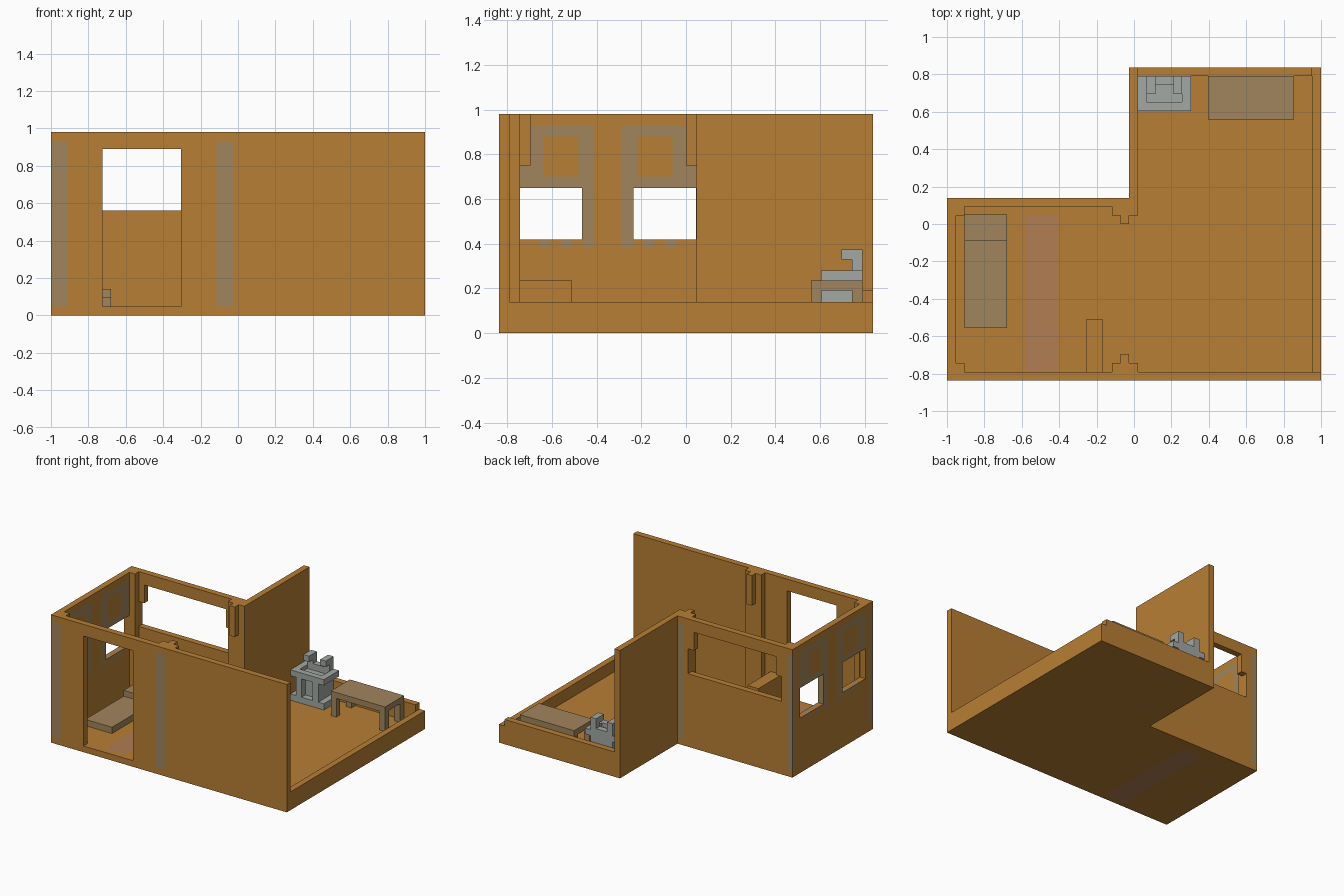
import bpy, bmesh

cube = bpy.data.objects.get("Cube")
if cube:
    bpy.data.objects.remove(cube, do_unlink=True)

# Colours (linear)
COLOURS = {
    "warm_wood": (0.479, 0.209, 0.034),
    "weathered_wood": (0.356, 0.235, 0.107),
    "light_stone": (0.366, 0.392, 0.366),
    "rose_rug": (0.440, 0.205, 0.084),
}
MATS = {}
for label, rgb in COLOURS.items():
    m = bpy.data.materials.new(label)
    m.use_nodes = True
    m.diffuse_color = (*rgb, 1)
    m.node_tree.nodes["Principled BSDF"].inputs["Base Color"].default_value = (*rgb, 1)
    MATS[label] = m
WOOD, TAN, STONE, RUG = COLOURS


def blocks(name, *boxes):
    """Merge boxes (x0, x1, y0, y1, z0, z1, material) into one skin.
    Later boxes override earlier ones; material None carves a hole."""
    cuts = [sorted({round(v, 4) for b in boxes for v in b[2 * a:2 * a + 2]}) for a in range(3)]
    size = [len(c) - 1 for c in cuts]
    cells = {}
    for i in range(size[0]):
        for j in range(size[1]):
            for k in range(size[2]):
                mid = [(cuts[a][n] + cuts[a][n + 1]) / 2 for a, n in enumerate((i, j, k))]
                for b in boxes:
                    if all(b[2 * a] < mid[a] < b[2 * a + 1] for a in range(3)):
                        cells[i, j, k] = b[6]
    used = [c for c in COLOURS if c in cells.values()]
    bm = bmesh.new()
    verts = {}

    def vert(key):
        if key not in verts:
            verts[key] = bm.verts.new([cuts[a][key[a]] for a in range(3)])
        return verts[key]

    for cell, mat in cells.items():
        if not mat:
            continue
        for axis in range(3):
            for side in (0, 1):
                near = list(cell)
                near[axis] += 2 * side - 1
                if cells.get(tuple(near)):
                    continue
                ring = []
                for u, v in ((0, 0), (1, 0), (1, 1), (0, 1)):
                    key = list(cell)
                    key[axis] += side
                    key[(axis + 1) % 3] += u
                    key[(axis + 2) % 3] += v
                    ring.append(vert(tuple(key)))
                face = bm.faces.new(ring if side else ring[::-1])
                face.material_index = used.index(mat)
    bmesh.ops.dissolve_limit(bm, angle_limit=0.01, verts=bm.verts[:], edges=bm.edges[:],
                             delimit={'MATERIAL'})
    mesh = bpy.data.meshes.new(name)
    bm.to_mesh(mesh)
    bm.free()
    for c in used:
        mesh.materials.append(MATS[c])
    obj = bpy.data.objects.new(name, mesh)
    bpy.context.collection.objects.link(obj)
    return obj


T = 0.047                      # block size
FRONT, BACK = -0.837, 0.837    # overall depth
MID = 0.14                     # outer face of the short back wall
SPUR = -0.026                  # outer face of the dividing wall
TOP = 0.98
Y0, Y1 = FRONT + T, MID - T    # inner faces of the room
X0 = -1 + T

# L-shaped floor with an inlaid rug strip
blocks("floor",
       (-1, 1, FRONT, MID, 0, T, WOOD),
       (SPUR, 1, MID, BACK, 0, T, WOOD),
       (-0.58, -0.405, Y0, 0.05, 0, T, RUG))

# Front wall with doorway and two timbers
blocks("front_wall",
       (-1, 1, FRONT, Y0, T, TOP, WOOD),
       (-1, -0.91, FRONT, Y0, T, 0.93, TAN),
       (-0.115, SPUR, FRONT, Y0, T, 0.93, TAN),
       (-0.725, -0.305, FRONT, Y0, T, 0.89, None))

# Short back wall with a wide window whose upper corners are stepped
blocks("back_wall",
       (-1, SPUR, Y1, MID, T, TOP, WOOD),
       (-1, X0, Y1, MID, T, 0.93, TAN),
       (SPUR - T, SPUR, Y1, MID, T, 0.93, TAN),
       (-0.907, -0.115, Y1, MID, 0.56, 0.75, None),
       (-0.86, -0.165, Y1, MID, 0.56, 0.89, None))

# Side wall: two mirrored windows, each in a weathered frame with a wood panel
CENTRE = -0.35
side = [(-1, X0, Y0, Y1, T, TOP, WOOD)]
for s in (-1, 1):
    def span(a, b, z0, z1, mat):
        ys = sorted((CENTRE + s * a, CENTRE + s * b))
        side.append((-1, X0, *ys, z0, z1, mat))
    span(0.06, 0.395, 0.42, 0.93, TAN)
    span(0.13, 0.29, 0.70, 0.88, WOOD)
    for n in range(3):
        span(0.06 + n * 0.098, 0.112 + n * 0.098, 0.38, 0.42, TAN)
    span(0.115, 0.395, 0.42, 0.65, None)
blocks("side_wall", *side)

# Dividing wall and low parapets
blocks("dividing_wall", (SPUR, SPUR + T, Y1, BACK, T, TOP, WOOD))
blocks("side_parapet", (1 - T, 1, Y0, BACK, T, 0.14, WOOD))
blocks("rear_parapet", (SPUR + T, 1 - T, BACK - T, BACK, T, 0.19, WOOD))

# Posts and brackets on the front and back of the room
for label, wall, d in (("front", Y0, 1), ("back", Y1, -1)):
    def depth(n):
        return sorted((wall + d * T * n, wall + d * T * (n + 1)))
    blocks(label + "_corner_post", (X0, X0 + T, *depth(0), T, TOP, WOOD))
    blocks(label + "_middle_post",
           (-0.118, 0.021, *depth(0), T, TOP, WOOD),
           (-0.071, SPUR, *depth(1), 0.75, TOP, WOOD))

# Bench and bed
blocks("bench", (-0.257, -0.165, Y0, -0.51, T, 0.235, WOOD))
blocks("bed",
       (-0.907, -0.68, -0.555, 0.05, T, 0.095, TAN),
       (-0.907, -0.68, -0.09, 0.05, 0.095, 0.14, TAN))

# Table with four legs
tx0, tx1, ty0, ty1 = 0.395, 0.855, 0.56, BACK - T
table = [(tx0, tx1, ty0, ty1, 0.19, 0.235, TAN)]
for x in (tx0, tx1 - T):
    for y in (ty0, ty1 - T):
        table.append((x, x + T, y, y + T, T, 0.19, TAN))
blocks("table", *table)

# Stone stove: plinth, body with front pillars, hollowed top and flue horns
sx0, sx1, sy0, sy1 = 0.021, 0.304, 0.605, BACK - T
stove = [(sx0, sx1, sy0, sy1, T, 0.095, STONE),
         (sx0 + T, sx1 - T, sy0 + T, sy1, 0.095, 0.235, STONE),
         (sx0, sx1, sy0, sy1, 0.235, 0.28, STONE),
         (sx0 + T, sx1 - T, sy0 + T, sy1 - T, 0.25, 0.28, None),
         (sx0 + T, sx1 - T, sy1 - T, sy1, 0.28, 0.30, STONE)]
for x in (sx0 + T, sx1 - 2 * T):
    stove += [(x, x + T, sy0, sy0 + T, 0.095, 0.235, STONE),
              (x, x + T, sy1 - T, sy1, 0.28, 0.33, STONE),
              (x, x + T, sy1 - 2 * T, sy1, 0.33, 0.375, STONE)]
blocks("stove", *stove)
